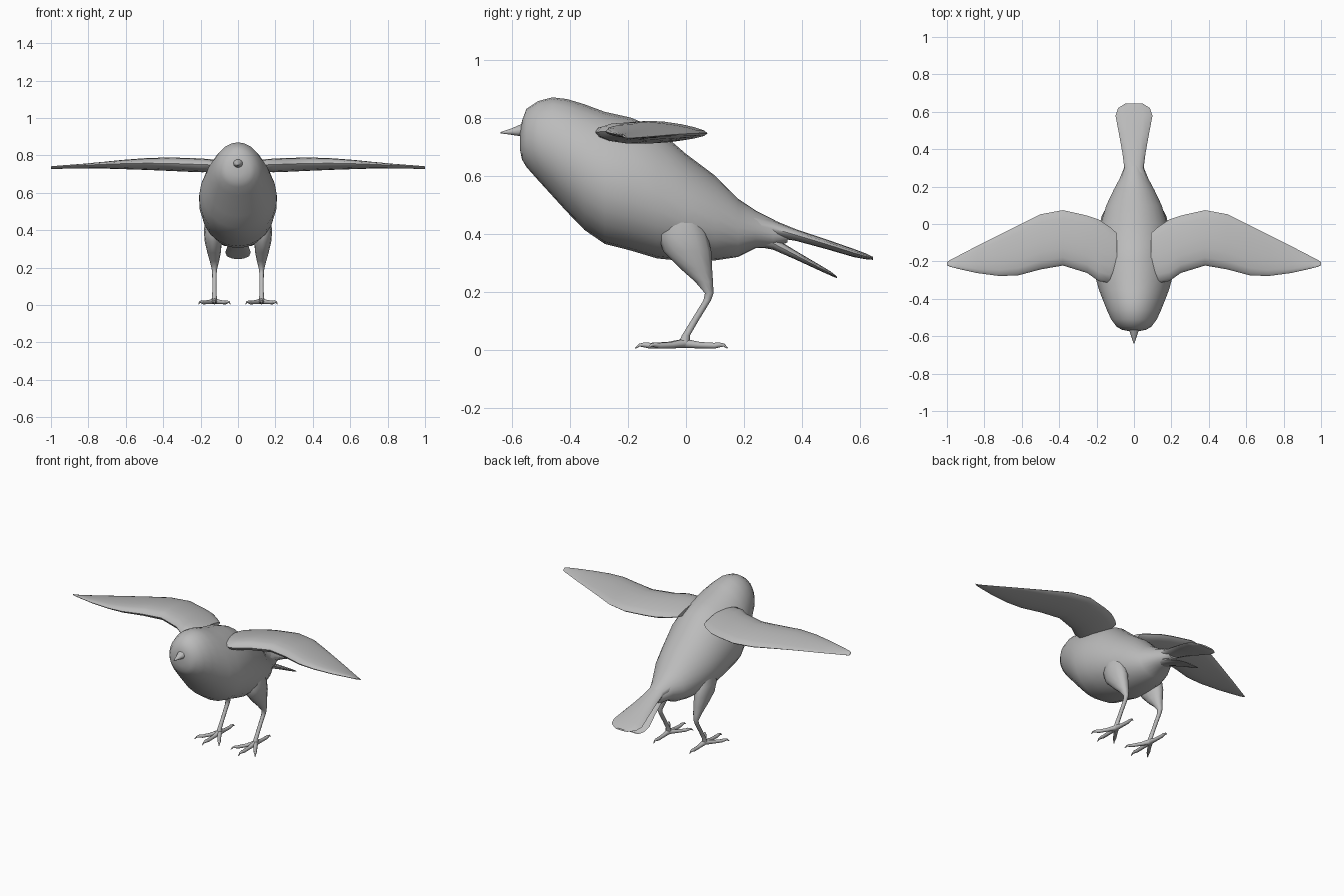
import bpy, bmesh, math
from mathutils import Vector

grey = bpy.data.materials.new("plain grey")
grey.diffuse_color = (0.5, 0.5, 0.5, 1)


def loft(bm, rings, n):
    """Skin a list of rings (centre, half-axis u, half-axis v, egg factor)."""
    loops = []
    for c, u, v, egg in rings:
        c, u, v = Vector(c), Vector(u), Vector(v)
        loop = []
        for i in range(n):
            a = 2 * math.pi * i / n
            loop.append(bm.verts.new(c + u * math.cos(a) + v * math.sin(a) * (1 + egg * math.cos(a))))
        loops.append(loop)
    for a, b in zip(loops, loops[1:]):
        for i in range(n):
            j = (i + 1) % n
            bm.faces.new((a[i], a[j], b[j], b[i]))
    bm.faces.new(loops[0])
    bm.faces.new(loops[-1])


def tube(bm, points, radii, n=8):
    """Tapered tube along a short path."""
    pts = [Vector(p) for p in points]
    rings = []
    for i, p in enumerate(pts):
        d = (pts[min(i + 1, len(pts) - 1)] - pts[max(i - 1, 0)]).normalized()
        side = d.cross(Vector((0, 0, 1))).normalized()
        rings.append((p, side * radii[i], side.cross(d) * radii[i], 0))
    loft(bm, rings, n)


def finish(bm, name, mirror=False, angle=50):
    bmesh.ops.recalc_face_normals(bm, faces=bm.faces)
    me = bpy.data.meshes.new(name)
    bm.to_mesh(me)
    bm.free()
    me.materials.append(grey)
    ob = bpy.data.objects.new(name, me)
    bpy.context.collection.objects.link(ob)
    bpy.ops.object.select_all(action='DESELECT')
    ob.select_set(True)
    bpy.context.view_layer.objects.active = ob
    bpy.ops.object.shade_smooth_by_angle(angle=math.radians(angle))
    if mirror:
        ob.modifiers.new("mirror", 'MIRROR').use_axis = (True, False, False)
    return ob


# Body and head: y, bottom, top, half width
body = [(-.572, .69, .755, .03), (-.565, .655, .79, .065), (-.55, .63, .83, .092),
        (-.51, .585, .857, .122), (-.46, .53, .87, .145), (-.41, .475, .864, .165),
        (-.35, .413, .846, .188), (-.28, .365, .82, .207), (-.19, .342, .80, .208),
        (-.1, .315, .762, .198), (0, .305, .675, .178), (.1, .308, .60, .148),
        (.18, .32, .52, .11), (.24, .35, .48, .078), (.3, .352, .45, .053),
        (.35, .37, .42, .035)]
bm = bmesh.new()
loft(bm, [((0, y, (b + t) / 2), (0, 0, (t - b) / 2), (w, 0, 0), -.08) for y, b, t, w in body], 24)
finish(bm, "body")

# Beak
bm = bmesh.new()
loft(bm, [((0, y, z), (rx, 0, 0), (0, 0, rz), 0) for y, z, rx, rz in
          [(-.53, .758, .038, .034), (-.565, .757, .027, .023),
           (-.60, .752, .015, .012), (-.64, .748, .002, .002)]], 10)
finish(bm, "beak")

# Tail feathers, upper fan and shorter lower fan: y, z, half width, half thickness
fans = {
    "upper_tail": [(.20, .44, .085, .05), (.30, .418, .052, .03), (.38, .395, .062, .02),
                   (.48, .365, .08, .017), (.58, .333, .099, .014), (.62, .322, .085, .01),
                   (.645, .315, .045, .005)],
    "lower_tail": [(.22, .39, .05, .03), (.30, .367, .042, .022), (.38, .325, .052, .015),
                   (.46, .283, .068, .01), (.50, .262, .06, .007), (.52, .25, .035, .003)]}
for name, rows in fans.items():
    bm = bmesh.new()
    loft(bm, [((0, y, z), (w, 0, 0), (0, 0, t), 0) for y, z, w, t in rows], 12)
    finish(bm, name)

# Wings: x, leading y, trailing y, bottom, top
wing = [(.09, -.26, -.05, .725, .765), (.13, -.315, -.015, .712, .775),
        (.19, -.305, .025, .71, .78), (.25, -.262, .045, .712, .783),
        (.38, -.222, .074, .718, .786), (.50, -.243, .052, .723, .782),
        (.62, -.275, -.008, .727, .773), (.72, -.278, -.058, .73, .763),
        (.84, -.262, -.118, .73, .752), (.94, -.24, -.17, .73, .744),
        (.985, -.228, -.193, .73, .74), (1.0, -.22, -.203, .732, .738)]
bm = bmesh.new()
loft(bm, [((x, (l + t) / 2, (lo + hi) / 2), (0, (l - t) / 2, .006), (0, 0, (hi - lo) / 2), .3)
          for x, l, t, lo, hi in wing], 16)
finish(bm, "wing", mirror=True)

# Legs: feathered thigh running into a thin shank; x, y, z, rx, ry
leg = [(.125, -.02, .47, .045, .06), (.133, -.012, .40, .05, .085),
       (.132, .004, .34, .046, .083), (.128, .035, .28, .036, .055),
       (.126, .062, .235, .025, .031), (.126, .08, .195, .015, .015),
       (.126, .073, .17, .012, .013), (.126, .03, .10, .011, .013),
       (.126, 0, .05, .012, .014), (.126, -.008, .02, .017, .02)]
bm = bmesh.new()
loft(bm, [((x, y, z), (rx, 0, 0), (0, ry, 0), 0) for x, y, z, rx, ry in leg], 12)
finish(bm, "leg", mirror=True)

# Feet: three front toes and one back toe, each ending in a small claw
bm = bmesh.new()
base = Vector((.126, -.005, 0))
for dx, dy in [(0, -.17), (-.085, -.125), (.085, -.125), (0, .148)]:
    out = Vector((dx, dy, 0))
    tube(bm, [base + out * f + Vector((0, 0, z)) for f, z in
              [(0, .022), (.35, .016), (.7, .014), (.8, .017), (.92, .016), (1, .005)]],
         [.016, .011, .01, .009, .005, .002])
finish(bm, "foot", mirror=True)
